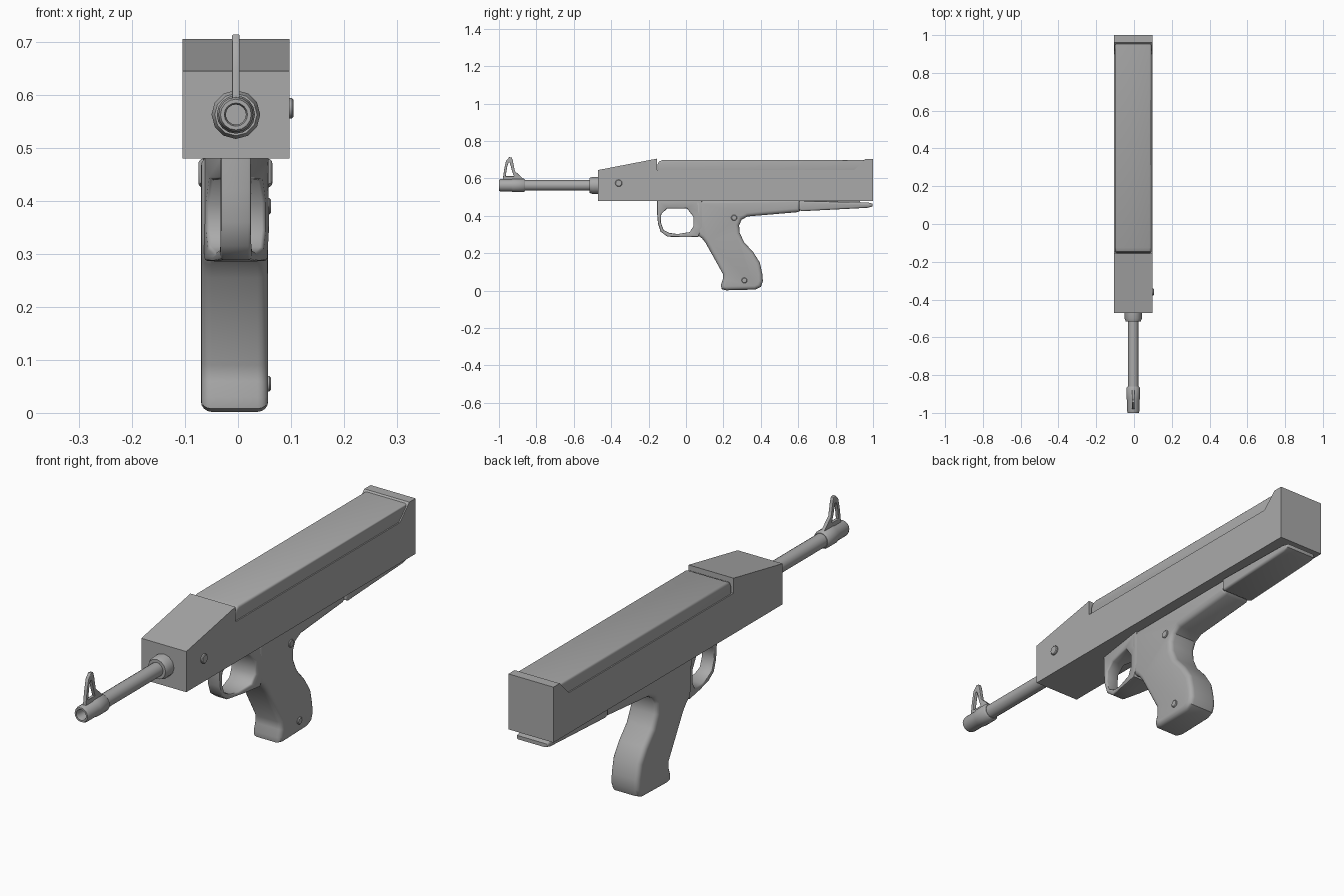
import bpy, bmesh, math
from mathutils import Vector

cube = bpy.data.objects.get("Cube")
if cube:
    bpy.data.objects.remove(cube)

grey = bpy.data.materials.new("plain grey")
grey.use_nodes = True
grey.diffuse_color = (0.4, 0.4, 0.4, 1)
grey.node_tree.nodes["Principled BSDF"].inputs["Base Color"].default_value = grey.diffuse_color

CX = -0.004      # centre line of the body
AXIS_Z = 0.563   # barrel height


def finish(name, bm, angle=35):
    bmesh.ops.recalc_face_normals(bm, faces=bm.faces)
    mesh = bpy.data.meshes.new(name)
    bm.to_mesh(mesh)
    bm.free()
    mesh.materials.append(grey)
    mesh.shade_smooth()
    mesh.set_sharp_from_angle(angle=math.radians(angle))
    obj = bpy.data.objects.new(name, mesh)
    bpy.context.collection.objects.link(obj)
    return obj


def slab(name, profile, half, bevel=0, segments=3, cx=CX):
    """Side profile (y, z) extruded across x, with rounded side rims."""
    bm = bmesh.new()
    sides = [[bm.verts.new((cx + s * half, y, z)) for y, z in profile] for s in (-1, 1)]
    caps = [bm.faces.new(side) for side in sides]
    rims = [e for cap in caps for e in cap.edges]
    a, b = sides
    for i in range(len(a)):
        j = (i + 1) % len(a)
        bm.faces.new((a[i], a[j], b[j], b[i]))
    bmesh.ops.recalc_face_normals(bm, faces=bm.faces)
    if bevel:
        bmesh.ops.bevel(bm, geom=rims, offset=bevel, segments=segments,
                        profile=0.5, affect='EDGES', clamp_overlap=True)
    return finish(name, bm)


def loop(name, outer, inner, width, bevel=0):
    """Flat ring between two matching (y, z) outlines; width(y) is its half width."""
    bm = bmesh.new()
    rings = [[bm.verts.new((CX + s * width(y), y, z)) for y, z in path]
             for s, path in ((-1, outer), (1, outer), (1, inner), (-1, inner))]
    n = len(outer)
    for k in range(4):
        a, b = rings[k], rings[(k + 1) % 4]
        for i in range(n):
            j = (i + 1) % n
            bm.faces.new((a[i], a[j], b[j], b[i]))
    bmesh.ops.recalc_face_normals(bm, faces=bm.faces)
    if bevel:
        edges = [e for r in rings for i, v in enumerate(r)
                 for e in v.link_edges if e.other_vert(v) is r[(i + 1) % n]]
        bmesh.ops.bevel(bm, geom=edges, offset=bevel, segments=2,
                        profile=0.5, affect='EDGES', clamp_overlap=True)
    return finish(name, bm, 45)


def lathe(name, profile, sides=16):
    """Profile (radius, y) turned about the barrel axis."""
    bm = bmesh.new()
    rows = []
    for r, y in profile:
        if r == 0:
            rows.append([bm.verts.new((CX, y, AXIS_Z))] * sides)
        else:
            rows.append([bm.verts.new((CX + r * math.cos(t), y, AXIS_Z + r * math.sin(t)))
                         for t in (math.tau * i / sides for i in range(sides))])
    for a, b in zip(rows, rows[1:]):
        for i in range(sides):
            j = (i + 1) % sides
            bm.faces.new(list(dict.fromkeys((a[i], a[j], b[j], b[i]))))
    return finish(name, bm, 40)


def pin(name, x, y, z, radius=0.017, length=0.03):
    """Domed pin whose head ends at x on the left side."""
    bm = bmesh.new()
    bmesh.ops.create_cone(bm, cap_ends=True, segments=12, radius1=radius,
                          radius2=radius, depth=length)
    top = [e for e in bm.edges if all(v.co.z > 0 for v in e.verts)]
    bmesh.ops.bevel(bm, geom=top, offset=0.003, segments=1, affect='EDGES')
    for v in bm.verts:
        v.co = Vector((x - length / 2 + v.co.z, y + v.co.x, z + v.co.y))
    return finish(name, bm)


# Body with front ramp and raised rear end
slab("body", [(-0.47, 0.48), (1.0, 0.48), (1.0, 0.705), (0.96, 0.705), (0.90, 0.645),
              (-0.155, 0.645), (-0.155, 0.706), (-0.47, 0.645)], 0.101)
slab("top_cover", [(-0.153, 0.63), (-0.153, 0.672), (-0.145, 0.69), (-0.125, 0.699),
                   (0.958, 0.699), (0.958, 0.63)], 0.096, 0.01)

# Barrel group
lathe("barrel_collar", [(0, -0.46), (0.046, -0.46), (0.046, -0.50), (0.04, -0.515), (0, -0.515)], 12)
lathe("barrel", [(0, -0.49), (0.028, -0.49), (0.028, -0.88), (0, -0.88)])
lathe("muzzle", [(0, -0.86), (0.03, -0.86), (0.036, -0.868), (0.036, -0.925), (0.033, -0.935),
                 (0.033, -0.99), (0.029, -1.0), (0.022, -1.0), (0.019, -0.99),
                 (0.019, -0.93), (0, -0.93)])

# Front sight
loop("front_sight",
     [(-0.98, 0.59), (-0.972, 0.65), (-0.962, 0.695), (-0.945, 0.714), (-0.932, 0.712),
      (-0.926, 0.695), (-0.915, 0.64), (-0.862, 0.59)],
     [(-0.964, 0.612), (-0.96, 0.64), (-0.955, 0.668), (-0.948, 0.684), (-0.942, 0.684),
      (-0.938, 0.67), (-0.93, 0.64), (-0.92, 0.612)],
     lambda y: 0.007, 0.002)

# Trigger guard, widening towards the grip
loop("trigger_guard",
     [(-0.155, 0.485), (-0.155, 0.42), (-0.15, 0.36), (-0.135, 0.315), (-0.10, 0.289),
      (-0.02, 0.286), (0.065, 0.287), (0.085, 0.34), (0.085, 0.42), (0.085, 0.485)],
     [(-0.10, 0.44), (-0.132, 0.41), (-0.135, 0.365), (-0.12, 0.325), (-0.09, 0.309),
      (-0.045, 0.303), (0.02, 0.313), (0.04, 0.345), (0.04, 0.395), (0.005, 0.44)],
     lambda y: 0.029 + 0.034 * max(0, min(1, (y + 0.1) / 0.18)), 0.006)

# Grip with the frame running back under the body
slab("grip_frame",
     [(0.05, 0.485), (0.055, 0.33), (0.065, 0.295), (0.085, 0.28), (0.105, 0.255), (0.197, 0.09),
      (0.197, 0.06), (0.187, 0.03), (0.19, 0.008), (0.215, 0.002), (0.37, 0.006),
      (0.40, 0.02), (0.411, 0.05), (0.408, 0.09), (0.395, 0.15), (0.36, 0.205),
      (0.31, 0.26), (0.287, 0.31), (0.284, 0.35), (0.298, 0.38), (0.33, 0.397),
      (0.60, 0.42), (0.612, 0.43), (0.612, 0.485)],
     0.0635, 0.022, 4, -0.0065)

# Rear plate under the body
slab("rear_plate", [(0.605, 0.432), (0.62, 0.425), (0.97, 0.443), (0.998, 0.45),
                    (0.998, 0.465), (0.97, 0.472), (0.605, 0.48)], 0.07, 0.012, 3, -0.005)
slab("rear_plate_mount", [(0.62, 0.46), (0.93, 0.46), (0.93, 0.485), (0.62, 0.485)], 0.05)

# Pins on the left side
pin("body_pin", 0.105, -0.36, 0.575, 0.019)
pin("upper_grip_pin", 0.062, 0.257, 0.39, 0.016)
pin("lower_grip_pin", 0.062, 0.312, 0.055, 0.015)
